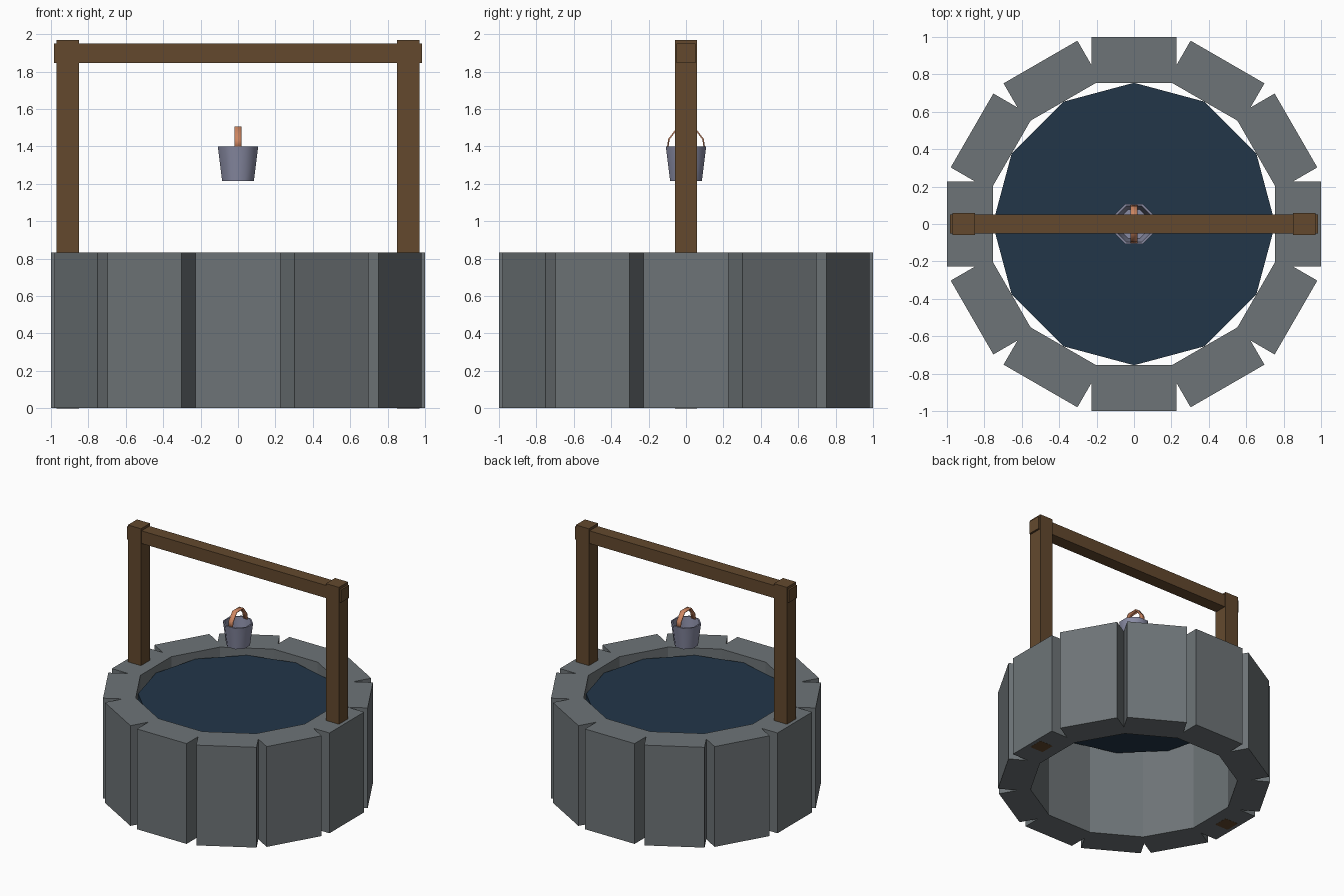
import bpy, bmesh, math
from mathutils import Matrix, Vector

if "Cube" in bpy.data.objects:
    bpy.data.objects.remove(bpy.data.objects["Cube"])


def material(name, rgb):
    m = bpy.data.materials.new(name)
    m.use_nodes = True
    m.diffuse_color = (*rgb, 1)
    m.node_tree.nodes["Principled BSDF"].inputs["Base Color"].default_value = (*rgb, 1)
    return m


stone = material("grey stone", (0.155, 0.175, 0.185))
wood = material("brown wood", (0.125, 0.066, 0.027))
water = material("dark water", (0.016, 0.037, 0.066))
metal = material("bucket metal", (0.25, 0.26, 0.37))
copper = material("copper handle", (0.62, 0.24, 0.12))


def finish(name, bm, mat, smooth=None):
    bmesh.ops.recalc_face_normals(bm, faces=bm.faces)
    mesh = bpy.data.meshes.new(name)
    bm.to_mesh(mesh)
    bm.free()
    obj = bpy.data.objects.new(name, mesh)
    bpy.context.collection.objects.link(obj)
    mesh.materials.append(mat)
    if smooth:
        bpy.ops.object.select_all(action="DESELECT")
        obj.select_set(True)
        bpy.context.view_layer.objects.active = obj
        bpy.ops.object.shade_smooth_by_angle(angle=math.radians(smooth))
    return obj


def box(name, low, high, mat):
    low, high = Vector(low), Vector(high)
    bm = bmesh.new()
    bmesh.ops.create_cube(bm, size=1)
    bmesh.ops.scale(bm, vec=high - low, verts=bm.verts)
    bmesh.ops.translate(bm, vec=(low + high) / 2, verts=bm.verts)
    return finish(name, bm, mat)


# Stone wall: twelve straight blocks with V-shaped notches between them
SIDES, INNER, HALF, TOP = 12, 0.755, 0.228, 0.833
slope = math.tan(math.pi / SIDES)
right = [(INNER * slope, INNER), (HALF, HALF / slope), (HALF, 1)]
outline = right + [(-x, y) for x, y in reversed(right)]
bm = bmesh.new()
for i in range(SIDES):
    turn = Matrix.Rotation(math.tau * i / SIDES, 3, "Z")
    rings = [[bm.verts.new(turn @ Vector((x, y, z))) for x, y in outline]
             for z in (0, TOP)]
    for ring in rings:
        bm.faces.new(ring)
    for a in (1, 2, 3, 5):  # skips the seams shared by neighbouring blocks
        b = (a + 1) % len(outline)
        bm.faces.new((rings[0][a], rings[0][b], rings[1][b], rings[1][a]))
bmesh.ops.remove_doubles(bm, verts=bm.verts, dist=0.0005)
finish("stone_wall", bm, stone)

# Water slab
bm = bmesh.new()
bmesh.ops.create_cone(bm, cap_ends=True, segments=SIDES, radius1=INNER,
                      radius2=INNER, depth=0.065,
                      matrix=Matrix.Translation((0, 0, 0.742)))
bmesh.ops.rotate(bm, matrix=Matrix.Rotation(0, 3, "Z"), verts=bm.verts)
finish("water", bm, water)

# Posts and crossbeam
for side, x in (("left", 0.91), ("right", -0.91)):
    box(side + "_post", (x - 0.06, -0.06, -0.001), (x + 0.06, 0.06, 1.97), wood)
box("crossbeam", (-0.985, -0.052, 1.845), (0.985, 0.052, 1.95), wood)

# Hollow eight-sided bucket: (flat-to-centre radius, height)
profile = [(0.085, 1.215), (0.108, 1.4), (0.097, 1.4), (0.077, 1.225)]
bm = bmesh.new()
rings = []
for r, z in profile:
    r /= math.cos(math.pi / 8)
    angles = [math.tau * (k + 0.5) / 8 for k in range(8)]
    rings.append([bm.verts.new((r * math.cos(a), r * math.sin(a), z)) for a in angles])
for low, high in zip(rings, rings[1:]):
    for k in range(8):
        n = (k + 1) % 8
        bm.faces.new((low[k], low[n], high[n], high[k]))
bm.faces.new(rings[0])
bm.faces.new(rings[-1])
finish("bucket", bm, metal, 50)

# Bent strap handle
arc = [(0.102, 1.392), (0.095, 1.44), (0.045, 1.505)]
arc += [(-y, z) for y, z in reversed(arc)]
bm = bmesh.new()
rows = [[bm.verts.new((x, y, z)) for x in (-0.02, 0.02)] for y, z in arc]
for a, b in zip(rows, rows[1:]):
    bm.faces.new((a[0], a[1], b[1], b[0]))
handle = finish("bucket_handle", bm, copper, 60)
strap = handle.modifiers.new("thickness", "SOLIDIFY")
strap.thickness = 0.008
strap.offset = -1
